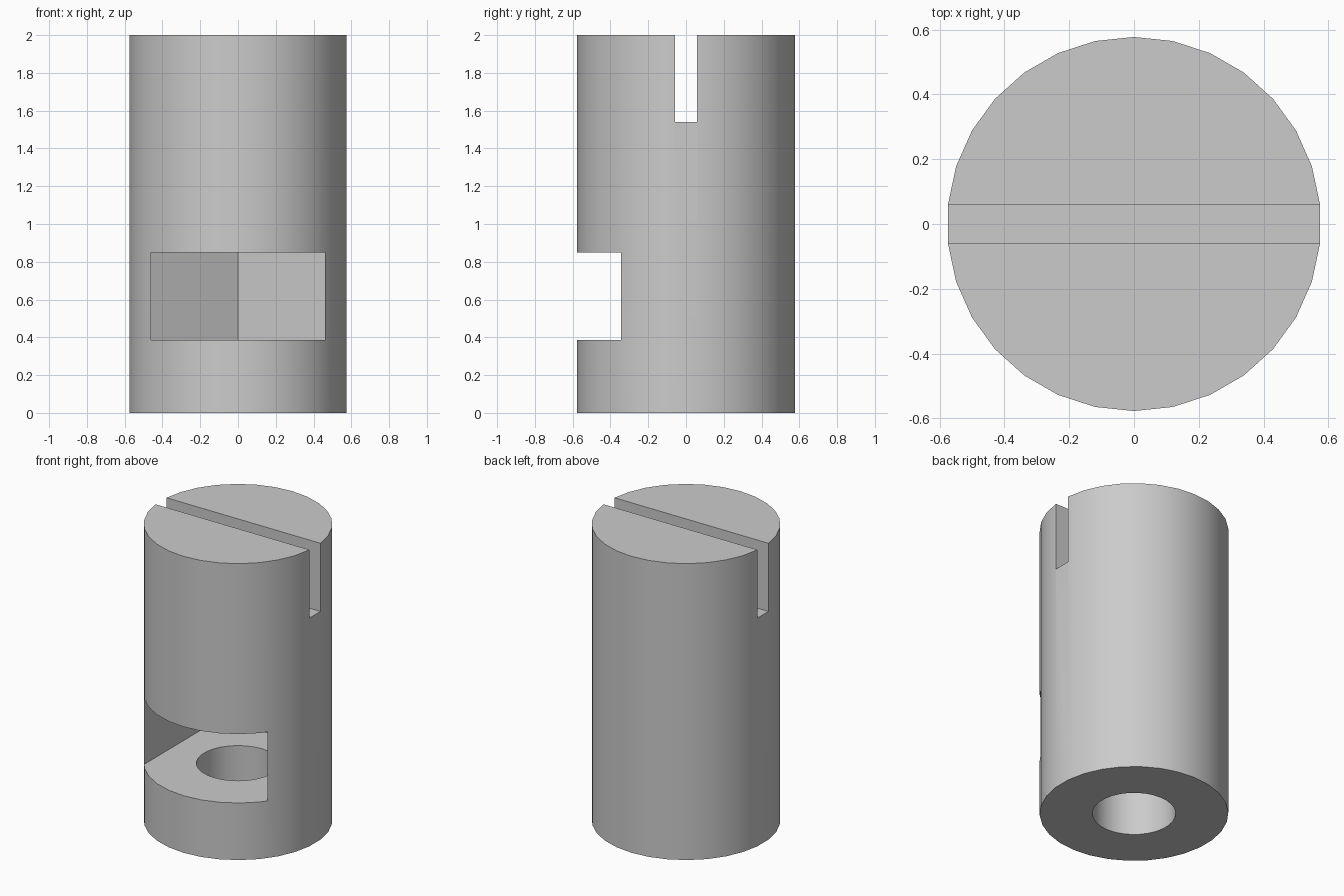
import bpy
import bmesh
from math import cos, sin, tau, radians

RADIUS, HEIGHT = 0.577, 2.0
BORE_RADIUS = 0.255
POCKET_HALF, POCKET_BOTTOM, POCKET_TOP = 0.46, 0.385, 0.85
SLOT_HALF, SLOT_BOTTOM = 0.058, 1.54
SIDES = 30

cube = bpy.data.objects.get("Cube")
if cube:
    bpy.data.objects.remove(cube, do_unlink=True)

grey = bpy.data.materials.new("plain grey")
grey.use_nodes = True
colour = (0.6, 0.6, 0.6, 1)
grey.diffuse_color = colour
grey.node_tree.nodes["Principled BSDF"].inputs["Base Color"].default_value = colour


def circle(radius):
    """Counter-clockwise outline with a vertex on the y axis."""
    angles = [tau * (i + 0.5) / SIDES for i in range(SIDES)]
    return [(radius * cos(a), radius * sin(a)) for a in angles]


def prism(name, outline, bottom, top):
    """Extrude an outline in the xy plane between two heights."""
    bm = bmesh.new()
    face = bm.faces.new([bm.verts.new((x, y, bottom)) for x, y in outline])
    extruded = bmesh.ops.extrude_face_region(bm, geom=[face])["geom"]
    moved = [v for v in extruded if isinstance(v, bmesh.types.BMVert)]
    bmesh.ops.translate(bm, verts=moved, vec=(0, 0, top - bottom))
    bmesh.ops.recalc_face_normals(bm, faces=bm.faces)
    mesh = bpy.data.meshes.new(name)
    bm.to_mesh(mesh)
    bm.free()
    mesh.materials.append(grey)
    obj = bpy.data.objects.new(name, mesh)
    bpy.context.collection.objects.link(obj)
    return obj


def cut(target, cutter):
    """Subtract the cutter from the target, then discard it."""
    bpy.context.view_layer.objects.active = target
    modifier = target.modifiers.new(cutter.name, "BOOLEAN")
    modifier.operation = "DIFFERENCE"
    modifier.solver = "EXACT"
    modifier.object = cutter
    bpy.ops.object.modifier_apply(modifier=modifier.name)
    bpy.data.objects.remove(cutter, do_unlink=True)


# Cylindrical body
body = prism("slotted_cylinder_body", circle(RADIUS), 0, HEIGHT)

# Hexagonal nut pocket, open to the front
side = POCKET_HALF / cos(radians(30))
pocket = [(-POCKET_HALF, -1), (POCKET_HALF, -1), (POCKET_HALF, side / 2),
          (0, side), (-POCKET_HALF, side / 2)]
cut(body, prism("nut_pocket", pocket, POCKET_BOTTOM, POCKET_TOP))

# Bolt hole from the base up into the pocket
cut(body, prism("bolt_hole", circle(BORE_RADIUS), -0.1, POCKET_BOTTOM + 0.1))

# Straight slot across the top
slot = [(-1, -SLOT_HALF), (1, -SLOT_HALF), (1, SLOT_HALF), (-1, SLOT_HALF)]
cut(body, prism("top_slot", slot, SLOT_BOTTOM, HEIGHT + 0.1))

# Smooth round walls with crisp edges
bpy.ops.object.select_all(action="DESELECT")
body.select_set(True)
bpy.context.view_layer.objects.active = body
bpy.ops.object.shade_smooth_by_angle(angle=radians(25))
